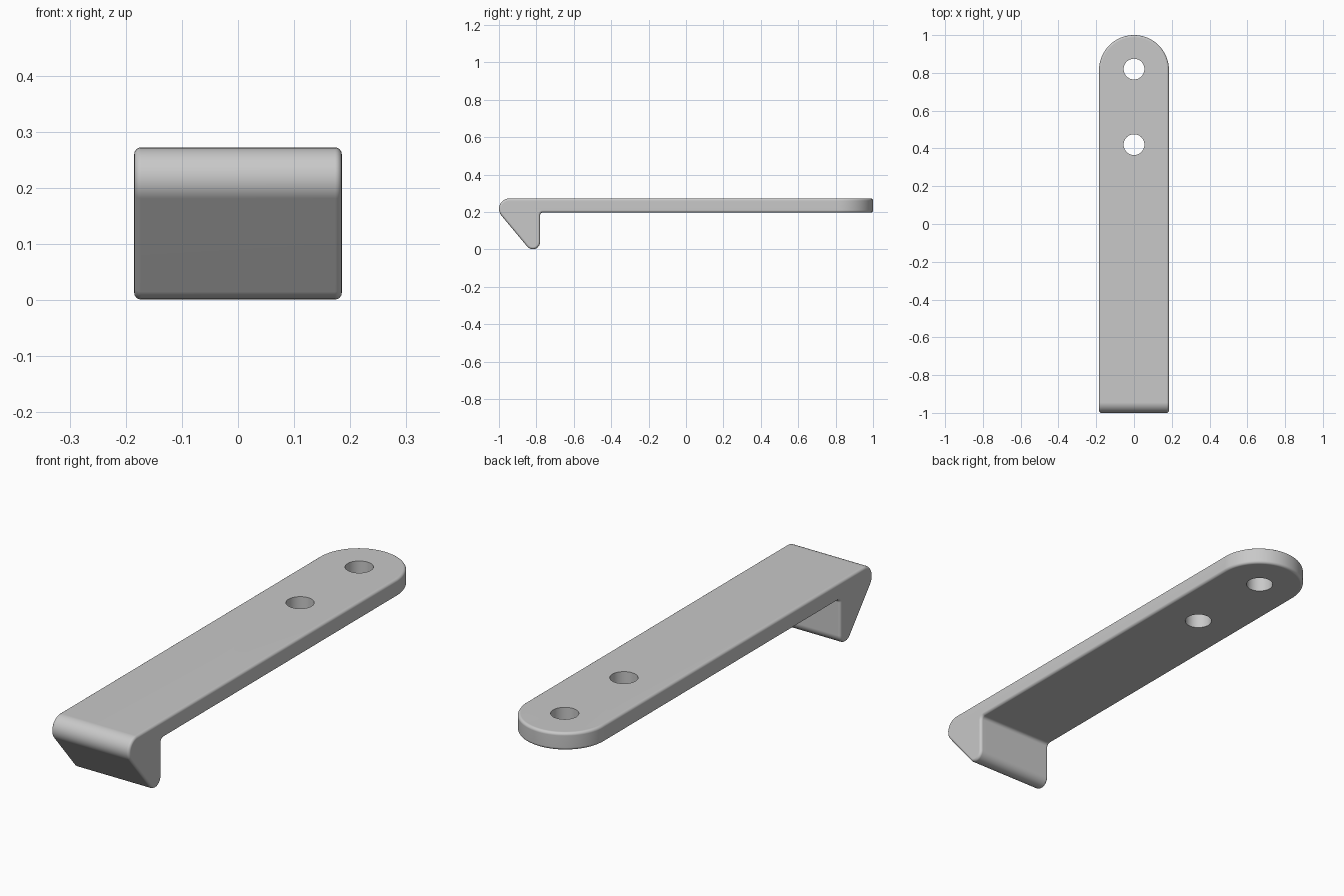
import bpy, bmesh, math
from mathutils import Vector

cube = bpy.data.objects.get("Cube")
if cube:
    bpy.data.objects.remove(cube, do_unlink=True)

HALF_W = 0.185
TOP, UNDER = 0.272, 0.197
EDGE = 0.012


def fillet(corners, steps=12):
    """Round each (a, b, radius) corner of a closed outline with an arc."""
    out = []
    for i, (a, b, r) in enumerate(corners):
        p = Vector((a, b))
        if r == 0:
            out.append(p)
            continue
        u = (Vector(corners[i - 1][:2]) - p).normalized()
        v = (Vector(corners[(i + 1) % len(corners)][:2]) - p).normalized()
        half = u.angle(v) / 2
        centre = p + (u + v).normalized() * (r / math.sin(half))
        start = p + u * (r / math.tan(half)) - centre
        end = p + v * (r / math.tan(half)) - centre
        sweep = start.angle(end)
        for k in range(steps + 1):
            t = k / steps
            out.append(centre + (start * math.sin((1 - t) * sweep)
                                 + end * math.sin(t * sweep)) / math.sin(sweep))
    return out


def prism(name, points, depth):
    """Extrude a closed loop of 3D points along depth."""
    bm = bmesh.new()
    face = bm.faces.new([bm.verts.new(p) for p in points])
    res = bmesh.ops.extrude_face_region(bm, geom=[face])
    moved = [g for g in res["geom"] if isinstance(g, bmesh.types.BMVert)]
    bmesh.ops.translate(bm, verts=moved, vec=depth)
    bmesh.ops.recalc_face_normals(bm, faces=bm.faces)
    mesh = bpy.data.meshes.new(name)
    bm.to_mesh(mesh)
    bm.free()
    obj = bpy.data.objects.new(name, mesh)
    bpy.context.collection.objects.link(obj)
    return obj


def apply(obj, kind, **settings):
    mod = obj.modifiers.new(kind.title(), kind)
    for key, value in settings.items():
        setattr(mod, key, value)
    bpy.ops.object.select_all(action='DESELECT')
    bpy.context.view_layer.objects.active = obj
    obj.select_set(True)
    bpy.ops.object.modifier_apply(modifier=mod.name)


def cut(obj, cutter, operation):
    apply(obj, 'BOOLEAN', object=cutter, operation=operation, solver='EXACT')
    bpy.data.objects.remove(cutter, do_unlink=True)


# Side profile (y, z, radius): flat arm with a hooked, sloping lip
side = fillet([(1.2, TOP, 0), (-1.063, TOP, 0.0555), (-0.78, -0.068, 0.039),
               (-0.78, UNDER, 0.015), (1.2, UNDER, 0)])
bracket = prism("hooked_bracket", [(-0.3, p.x, p.y) for p in side], (0.6, 0, 0))

# Plan outline with a round back end
arc = [(HALF_W * math.cos(math.pi * k / 48), 1 - HALF_W + HALF_W * math.sin(math.pi * k / 48), -1)
       for k in range(49)]
plan = [(HALF_W, -1.2, -1)] + arc + [(-HALF_W, -1.2, -1)]
cut(bracket, prism("plan_cutter", plan, (0, 0, 2)), 'INTERSECT')

# Soft outer edges
apply(bracket, 'BEVEL', width=EDGE, segments=4, limit_method='ANGLE',
      angle_limit=math.radians(40), use_clamp_overlap=False)

# Screw holes
for y in (0.42, 0.82):
    ring = [(0.055 * math.cos(math.tau * k / 48), y + 0.055 * math.sin(math.tau * k / 48), -1)
            for k in range(48)]
    cut(bracket, prism("hole_cutter", ring, (0, 0, 2)), 'DIFFERENCE')

# Grey metal
metal = bpy.data.materials.new("grey_metal")
metal.use_nodes = True
colour = (0.58, 0.58, 0.58, 1)
metal.diffuse_color = colour
metal.node_tree.nodes["Principled BSDF"].inputs["Base Color"].default_value = colour
bracket.data.materials.clear()
bracket.data.materials.append(metal)

# Smooth rounded edges while keeping the broad faces flat
bpy.context.view_layer.objects.active = bracket
bracket.select_set(True)
bpy.ops.object.shade_smooth_by_angle(angle=math.radians(35))
bracket.modifiers.new("Flat faces", 'WEIGHTED_NORMAL').keep_sharp = True
